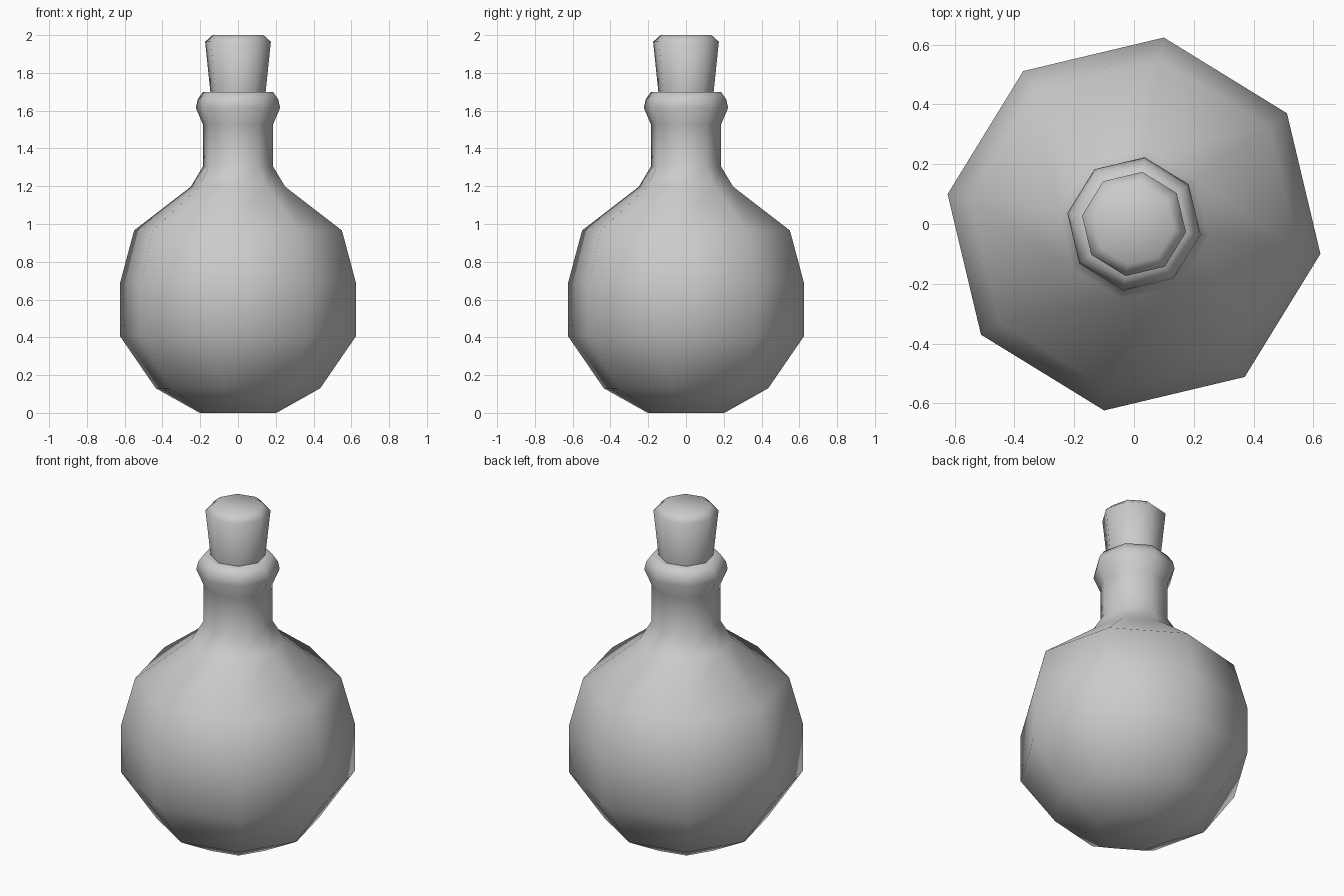
import bpy, bmesh, math

if "Cube" in bpy.data.objects:
    bpy.data.objects.remove(bpy.data.objects["Cube"])

SIDES = 8
TURN = math.radians(-9.1)
FIT = 1 / math.cos(TURN)   # silhouette half-width -> corner radius


def lathe(name, profile, sharp_angle, cap_top):
    """Spin (half-width, height) points into an eight-sided solid."""
    bm = bmesh.new()
    rings = []
    for r, z in profile:
        rings.append([bm.verts.new((r * FIT * math.cos(TURN + math.tau * i / SIDES),
                                    r * FIT * math.sin(TURN + math.tau * i / SIDES), z))
                      for i in range(SIDES)])
    for a, b in zip(rings, rings[1:]):
        for i in range(SIDES):
            j = (i + 1) % SIDES
            bm.faces.new((a[i], a[j], b[j], b[i]))
    bm.faces.new(rings[0][::-1])
    if cap_top:
        bm.faces.new(rings[-1])
    mesh = bpy.data.meshes.new(name)
    bm.to_mesh(mesh)
    bm.free()
    obj = bpy.data.objects.new(name, mesh)
    bpy.context.collection.objects.link(obj)
    bpy.ops.object.select_all(action='DESELECT')
    obj.select_set(True)
    bpy.context.view_layer.objects.active = obj
    bpy.ops.object.shade_smooth_by_angle(angle=math.radians(sharp_angle))
    return obj


# Round flask with neck and flared lip, open where the cork sits
lathe("bottle", [(0.203, 0), (0.435, 0.13), (0.624, 0.405), (0.624, 0.69),
                 (0.55, 0.966), (0.25, 1.197), (0.185, 1.305), (0.185, 1.525),
                 (0.223, 1.615), (0.213, 1.66), (0.185, 1.70), (0.146, 1.70)],
      80, False)

# Tapered cork with bevelled top
lathe("cork", [(0.146, 1.695), (0.174, 1.965), (0.135, 2.0)], 80, True)
